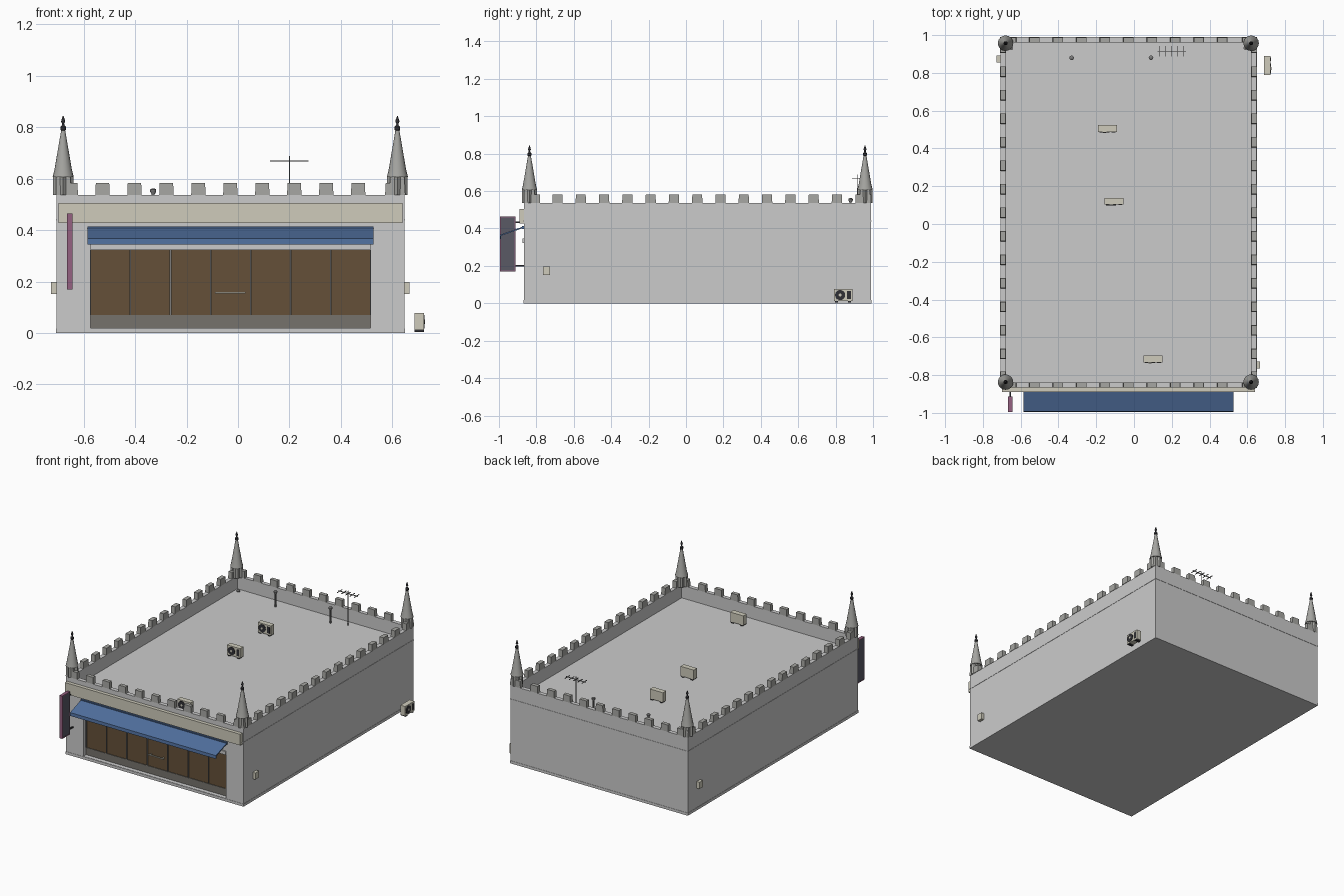
import bpy, bmesh, math
from mathutils import Matrix, Vector

if "Cube" in bpy.data.objects:
    bpy.data.objects.remove(bpy.data.objects["Cube"])


def mat(name, r, g, b):
    m = bpy.data.materials.new(name)
    m.diffuse_color = (r, g, b, 1)
    m.use_nodes = True
    m.node_tree.nodes["Principled BSDF"].inputs["Base Color"].default_value = m.diffuse_color
    return m


BEIGE = mat("beige", 0.62, 0.60, 0.50)
STONE = mat("stone", 0.38, 0.38, 0.36)
BLUE = mat("blue", 0.08, 0.16, 0.34)
BROWN = mat("brown_glass", 0.13, 0.08, 0.04)
DARK = mat("dark", 0.03, 0.03, 0.035)
SLATE = mat("slate", 0.10, 0.10, 0.13)
PINK = mat("pink_trim", 0.30, 0.12, 0.22)
METAL = mat("metal", 0.2, 0.2, 0.2)
BASE = mat("base_panel", 0.18, 0.17, 0.15)


def finish(name, bm, m=None):
    me = bpy.data.meshes.new(name)
    bmesh.ops.recalc_face_normals(bm, faces=bm.faces)
    bm.to_mesh(me)
    bm.free()
    ob = bpy.data.objects.new(name, me)
    bpy.context.collection.objects.link(ob)
    if m:
        me.materials.append(m)
    return ob


def add_box(bm, x0, x1, y0, y1, z0, z1):
    c = Vector((x0 + x1, y0 + y1, z0 + z1)) / 2
    M = Matrix.Translation(c) @ Matrix.Diagonal((x1 - x0, y1 - y0, z1 - z0, 1))
    return bmesh.ops.create_cube(bm, size=1, matrix=M)["verts"]


def boxes(name, spans, m=None):
    bm = bmesh.new()
    for s in spans:
        add_box(bm, *s)
    return finish(name, bm, m)


def lathe(name, profile, loc, m=None, n=12, axis="Z"):
    # spin (radius, height) points around an axis
    bm = bmesh.new()
    rings = [[bm.verts.new((r * math.cos(2 * math.pi * i / n), r * math.sin(2 * math.pi * i / n), z))
              for i in range(n)] for r, z in profile]
    for a, b in zip(rings, rings[1:]):
        for i in range(n):
            bm.faces.new((a[i], a[(i + 1) % n], b[(i + 1) % n], b[i]))
    bm.faces.new(rings[0])
    bm.faces.new(rings[-1])
    rot = {"Z": Matrix(), "-Y": Matrix.Rotation(math.pi / 2, 4, "X"),
           "X": Matrix.Rotation(math.pi / 2, 4, "Y")}[axis]
    bm.transform(Matrix.Translation(loc) @ rot)
    ob = finish(name, bm, m)
    bpy.context.view_layer.objects.active = ob
    ob.select_set(True)
    bpy.ops.object.shade_smooth_by_angle(angle=math.radians(40))
    ob.select_set(False)
    return ob


X0, X1, Y0, Y1 = -0.706, 0.648, -0.866, 0.989   # outer wall faces
SX0, SX1 = -0.574, 0.516                        # shopfront opening
ROOF, TOP, T = 0.45, 0.537, 0.028
YG = -0.825                                     # back of shopfront recess

# main building, front piers, lintel and sill
boxes("building_core", [(X0, X1, YG, Y1, 0, ROOF)])
boxes("front_wall", [(X0, SX0, Y0, YG, 0, ROOF), (SX1, X1, Y0, YG, 0, ROOF),
                     (SX0, SX1, Y0, YG, 0.345, ROOF), (SX0, SX1, Y0, YG, 0, 0.02)])
boxes("window_lintel", [(SX0, SX1, Y0 - 0.008, YG, 0.323, 0.347)])


def ring(name, t0, t1, z0, z1, m=None):
    # four wall strips, t0 outside and t1 inside the outer faces
    boxes(name, [(X0 - t0, X1 + t0, Y0 - t0, Y0 + t1, z0, z1),
                 (X0 - t0, X1 + t0, Y1 - t1, Y1 + t0, z0, z1),
                 (X0 - t0, X0 + t1, Y0 + t1, Y1 - t1, z0, z1),
                 (X1 - t1, X1 + t0, Y0 + t1, Y1 - t1, z0, z1)], m)


ring("parapet", 0, T, ROOF, TOP)
ring("plinth", 0.002, 0.01, 0, 0.018)
ring("string_course", 0.002, 0.01, 0.438, 0.444)

# battlements
bm = bmesh.new()


def merlon(x0, x1, y0, y1):
    vs = add_box(bm, x0, x1, y0, y1, TOP, 0.583)
    cx, cy = (x0 + x1) / 2, (y0 + y1) / 2
    for v in vs:
        if v.co.z > 0.56:
            v.co.x = cx + (v.co.x - cx) * 0.93
            v.co.y = cy + (v.co.y - cy) * 0.93


for i in range(9):
    x = -0.527 + i * 0.1243
    for y in (Y0, Y1 - T):
        merlon(x - 0.028, x + 0.028, y, y + T)
for i in range(13):
    y = -0.687 + i * 0.1245
    for x in (X0 - 0.003, X1 - T):
        merlon(x, x + T + 0.003, y - 0.028, y + 0.028)
for xa, xb in ((X0 - 0.003, -0.622), (0.572, X1 + 0.003)):
    for y in (Y0, Y1 - T):
        merlon(xa, xb, y, y + T)
for ya, yb in ((Y0 + T, -0.78), (0.905, Y1 - T)):
    for x in (X0 - 0.003, X1 - T):
        merlon(x, x + T + 0.003, ya, yb)
finish("battlements", bm, STONE)

# corner turrets: star-shaped pier, spire and finial
for x in (-0.68, 0.62):
    for y in (-0.837, 0.957):
        bm = bmesh.new()
        for a in (0, math.pi / 4):
            M = (Matrix.Translation((x, y, 0.572)) @ Matrix.Rotation(a, 4, "Z")
                 @ Matrix.Diagonal((0.056, 0.056, 0.07, 1)))
            bmesh.ops.create_cube(bm, size=1, matrix=M)
        finish("turret_pier", bm, STONE)
        lathe("turret_spire", [(0.041, 0.607), (0.034, 0.635), (0.008, 0.787)], (x, y, 0), STONE, 16)
        lathe("turret_finial", [(0.005, 0.785), (0.011, 0.79), (0.011, 0.802), (0.005, 0.808),
                                (0.004, 0.815), (0.008, 0.822), (0.007, 0.828), (0.001, 0.845)],
              (x, y, 0), DARK, 10)

# shopfront glazing
boxes("shop_glass", [(SX0, SX1, YG - 0.008, YG, 0.07, 0.323)], BROWN)
boxes("shop_base_panel", [(SX0, SX1, YG - 0.012, YG, 0.02, 0.07)], BASE)
step = (SX1 - SX0) / 7
boxes("mullions", [(SX0 + i * step - 0.003, SX0 + i * step + 0.003, YG - 0.015, YG, 0.07, 0.323)
                   for i in range(8)], METAL)
boxes("door_handle", [(-0.09, 0.03, YG - 0.03, YG - 0.022, 0.153, 0.159),
                      (-0.08, -0.074, YG - 0.024, YG, 0.153, 0.159),
                      (0.014, 0.02, YG - 0.024, YG, 0.153, 0.159)], BEIGE)

# blank fascia board and awning
boxes("fascia_board", [(-0.698, 0.64, -0.89, Y0, 0.428, 0.505)], BEIGE)
bm = bmesh.new()
prof = [(-0.866, 0.412), (-0.993, 0.367), (-0.995, 0.345), (-0.99, 0.345), (-0.988, 0.361), (-0.866, 0.404)]
face = bm.faces.new([bm.verts.new((-0.586, y, z)) for y, z in prof])
ext = bmesh.ops.extrude_face_region(bm, geom=[face])["geom"]
bmesh.ops.translate(bm, vec=(1.113, 0, 0), verts=[g for g in ext if isinstance(g, bmesh.types.BMVert)])
finish("awning", bm, BLUE)
boxes("awning_roller", [(-0.586, 0.527, -0.878, Y0, 0.398, 0.414)], BLUE)

# projecting blade sign, blank
boxes("blade_sign", [(-0.664, -0.646, -0.99, -0.917, 0.175, 0.46)], SLATE)
boxes("blade_sign_frame", [(-0.666, -0.644, -0.995, -0.99, 0.17, 0.465), (-0.666, -0.644, -0.917, -0.912, 0.17, 0.465),
                           (-0.666, -0.644, -0.99, -0.917, 0.17, 0.175), (-0.666, -0.644, -0.99, -0.917, 0.46, 0.465)], PINK)
boxes("blade_sign_brackets", [(-0.659, -0.651, -0.914, Y0, z, z + 0.008) for z in (0.196, 0.43)], DARK)


# air conditioners
def air_conditioner(x, y, z, side=False):
    h, d = 0.05, 0.018

    def span(a0, a1, d0, d1, z0, z1):
        # a = along the unit, d = outward depth
        if side:
            return (x + d0, x + d1, y + a0, y + a1, z + z0, z + z1)
        return (x + a0, x + a1, y - d1, y - d0, z + z0, z + z1)
    boxes("ac_case", [span(-h, h, -d, d, 0.007, 0.073)], BEIGE)
    boxes("ac_feet", [span(a - 0.008, a + 0.008, -d, d, 0, 0.007) for a in (-0.035, 0.035)], DARK)
    boxes("ac_vent", [span(0.022, 0.042, d, d + 0.002, 0.018, 0.062)], DARK)
    loc = (x + d, y - 0.016, z + 0.04) if side else (x - 0.016, y - d, z + 0.04)
    ax = "X" if side else "-Y"
    lathe("ac_fan", [(0.027, 0), (0.027, 0.003)], loc, DARK, 20, ax)
    lathe("ac_fan_hub", [(0.008, 0), (0.008, 0.005)], loc, BEIGE, 12, ax)


for x, y in ((-0.14, 0.505), (-0.105, 0.12), (0.1, -0.715)):
    air_conditioner(x, y, 0.458)
air_conditioner(0.705, 0.84, 0.004, True)

# roof vents and drains
for x in (-0.33, 0.09):
    lathe("roof_vent", [(0.006, ROOF), (0.006, 0.54), (0.012, 0.55), (0.012, 0.558), (0.006, 0.562)],
          (x, 0.88, 0), METAL)
for x in (-0.65, 0.59):
    lathe("roof_drain", [(0.011, ROOF), (0.011, 0.458), (0.005, 0.462)], (x, 0.932, 0), METAL)

# aerial
r = 0.002
boxes("aerial", [(0.2 - r, 0.2 + r, 0.915 - r, 0.915 + r, ROOF, 0.688),
                 (0.125, 0.275, 0.915 - r, 0.915 + r, 0.667, 0.671)]
      + [(0.2 + i * 0.032 - r, 0.2 + i * 0.032 + r, 0.888, 0.942, 0.667, 0.671) for i in range(-2, 3)], METAL)

# meter boxes on the side walls
boxes("wall_boxes", [(-0.727, X0, 0.855, 0.892, 0.152, 0.198), (X1, 0.668, -0.764, -0.727, 0.152, 0.198)], BEIGE)
